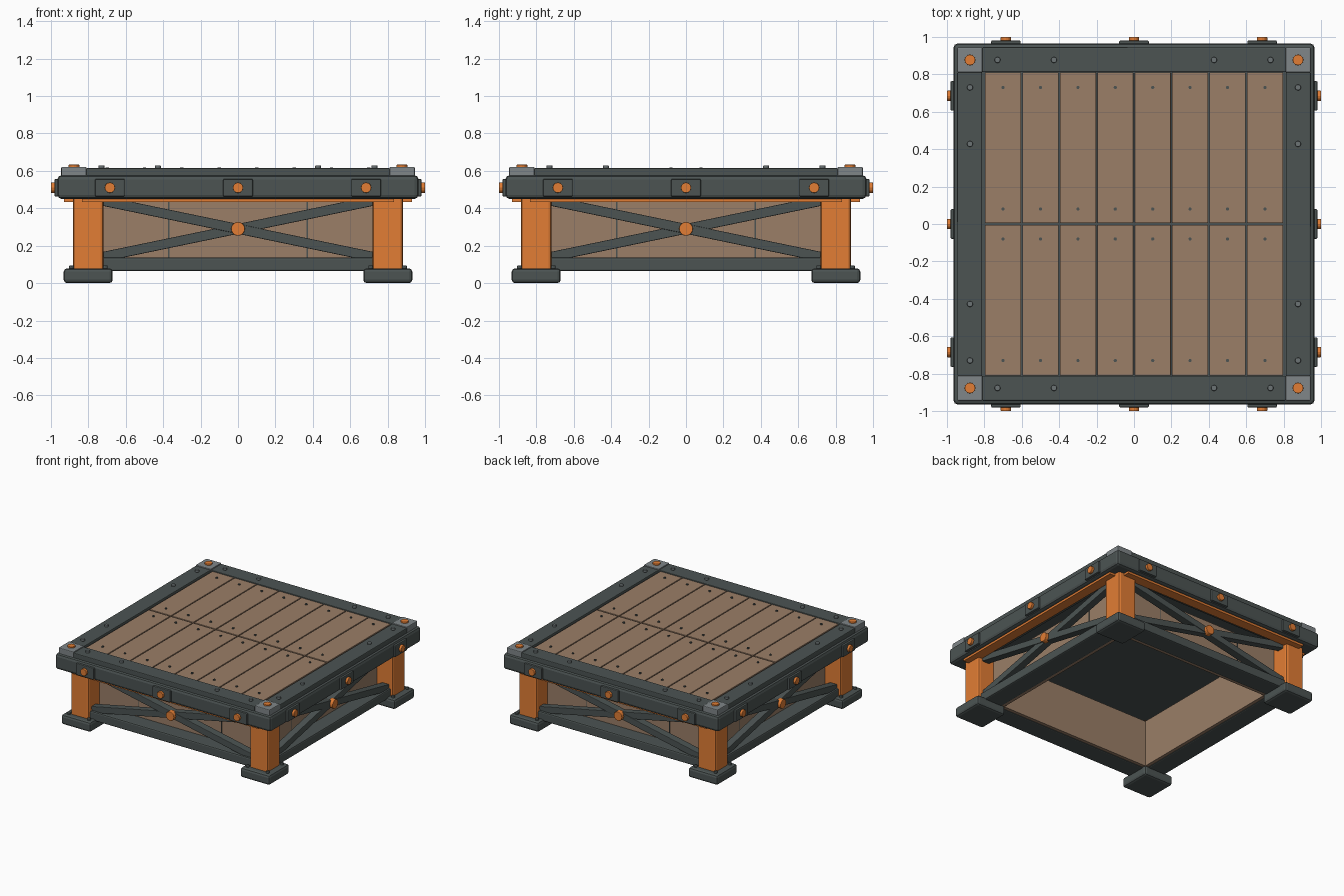
import bpy, bmesh, math
from mathutils import Matrix, Vector

old = bpy.data.objects.get("Cube")
if old:
    bpy.data.objects.remove(old, do_unlink=True)


def material(name, rgb):
    m = bpy.data.materials.new(name)
    m.use_nodes = True
    col = (*rgb, 1)
    m.diffuse_color = col
    m.node_tree.nodes["Principled BSDF"].inputs["Base Color"].default_value = col
    return m


DARK = material("dark_iron", (0.072, 0.088, 0.086))
WOOD = material("brown_wood", (0.325, 0.210, 0.136))
ORANGE = material("orange_paint", (0.76, 0.207, 0.035))
PALE = material("pale_steel", (0.215, 0.240, 0.250))
STUD = material("stud_steel", (0.150, 0.172, 0.178))
SIDES = ("front", "left", "back", "right")


def finish(name, bm, mat, matrix, bevel):
    mesh = bpy.data.meshes.new(name)
    bm.to_mesh(mesh)
    bm.free()
    mesh.materials.append(mat)
    ob = bpy.data.objects.new(name, mesh)
    ob.matrix_world = matrix
    bpy.context.collection.objects.link(ob)
    if bevel:
        mod = ob.modifiers.new("bevel", "BEVEL")
        mod.width = bevel
        mod.segments = 2
    return ob


def box(name, lo, hi, mat, bevel=0.0, matrix=Matrix(), tilt=0.0):
    """Box between two corners, optionally tilted about its own y axis."""
    lo, hi = Vector(lo), Vector(hi)
    bm = bmesh.new()
    bmesh.ops.create_cube(bm, size=1)
    bmesh.ops.scale(bm, vec=hi - lo, verts=bm.verts)
    place = matrix @ Matrix.Translation((lo + hi) / 2) @ Matrix.Rotation(tilt, 4, "Y")
    return finish(name, bm, mat, place, bevel)


def bolt(name, at, r, depth, mat, matrix=Matrix(), sideways=False, sides=12, bevel=0.004):
    """Bolt head starting at a point and rising along z, or along -y if sideways."""
    bm = bmesh.new()
    bmesh.ops.create_cone(bm, cap_ends=True, segments=sides, radius1=r, radius2=r, depth=depth)
    bmesh.ops.translate(bm, vec=(0, 0, depth / 2), verts=bm.verts)
    place = matrix @ Matrix.Translation(at)
    if sideways:
        place = place @ Matrix.Rotation(math.pi / 2, 4, "X")
    return finish(name, bm, mat, place, bevel)


# Subfloor under the planks
box("subfloor", (-0.85, -0.85, 0.515), (0.85, 0.85, 0.575), DARK)

# Deck planks with their nails
for row, sy in enumerate((-1, 1)):
    for i in range(8):
        x = -0.7 + 0.2 * i
        ys = sorted((sy * 0.005, sy * 0.81))
        box(f"plank_{row}_{i}", (x - 0.0965, ys[0], 0.57), (x + 0.0965, ys[1], 0.609), WOOD, 0.003)
        for j, y in enumerate((0.08, 0.73)):
            bolt(f"plank_nail_{row}_{i}_{j}", (x, sy * y, 0.606), 0.009, 0.011, DARK, sides=8, bevel=0)

# Four matching sides
for k, side in enumerate(SIDES):
    turn = Matrix.Rotation(k * math.pi / 2, 4, "Z")

    # Rim beam, top frame beam, its studs and the corner plate
    box(side + "_rim_beam", (-0.965, -0.965, 0.45), (0.965, -0.80, 0.577), DARK, 0.022, turn)
    box(side + "_frame_beam", (-0.812, -0.945, 0.56), (0.812, -0.812, 0.615), DARK, 0.006, turn)
    for x in (-0.73, -0.428, 0.428, 0.73):
        bolt(f"{side}_frame_stud_{x}", (x, -0.877, 0.612), 0.016, 0.018, STUD, turn, bevel=0.005)
    box(side + "_corner_plate", (-0.945, -0.945, 0.56), (-0.81, -0.81, 0.622), PALE, 0.006, turn)
    bolt(side + "_corner_bolt", (-0.877, -0.877, 0.615), 0.029, 0.018, ORANGE, turn, bevel=0.003)

    # Rim brackets
    for x in (-0.685, 0, 0.685):
        box(f"{side}_bracket_{x}", (x - 0.079, -0.981, 0.463), (x + 0.079, -0.95, 0.557), DARK, 0.006, turn)
        bolt(f"{side}_bracket_bolt_{x}", (x, -0.97, 0.51), 0.028, 0.03, ORANGE, turn, True, bevel=0.003)

    # Trim under the rim
    box(side + "_trim", (-0.835, -0.93, 0.433), (0.835, -0.85, 0.455), ORANGE, 0, turn)

    # Leg, foot and foot studs
    box(side + "_leg", (-0.882, -0.882, 0.06), (-0.72, -0.72, 0.505), ORANGE, 0.016, turn)
    box(side + "_foot", (-0.932, -0.932, 0), (-0.67, -0.67, 0.079), DARK, 0.018, turn)
    for dx in (-0.09, 0.09):
        for dy in (-0.09, 0.09):
            bolt(f"{side}_foot_stud_{dx}_{dy}", (dx - 0.8, dy - 0.8, 0.074), 0.014, 0.02, DARK, turn, sides=8)

    # Wooden wall with seams
    box(side + "_wall", (-0.735, -0.74, 0.07), (0.735, -0.675, 0.448), WOOD, 0, turn)
    for x in (-0.37, 0.37):
        box(f"{side}_wall_seam_{x}", (x - 0.003, -0.742, 0.08), (x + 0.003, -0.735, 0.44), DARK, 0, turn)

    # Bottom rail and crossed braces
    box(side + "_bottom_rail", (-0.74, -0.86, 0.064), (0.74, -0.70, 0.137), DARK, 0.01, turn)
    for s in (-1, 1):
        front = -0.845 - 0.002 * s
        box(f"{side}_brace_{s}", (-0.735, front, 0.264), (0.735, -0.785, 0.316), DARK, 0.004, turn,
            s * math.atan(0.207))
    bolt(side + "_brace_boss", (0, -0.83, 0.29), 0.037, 0.042, ORANGE, turn, True, 16)
